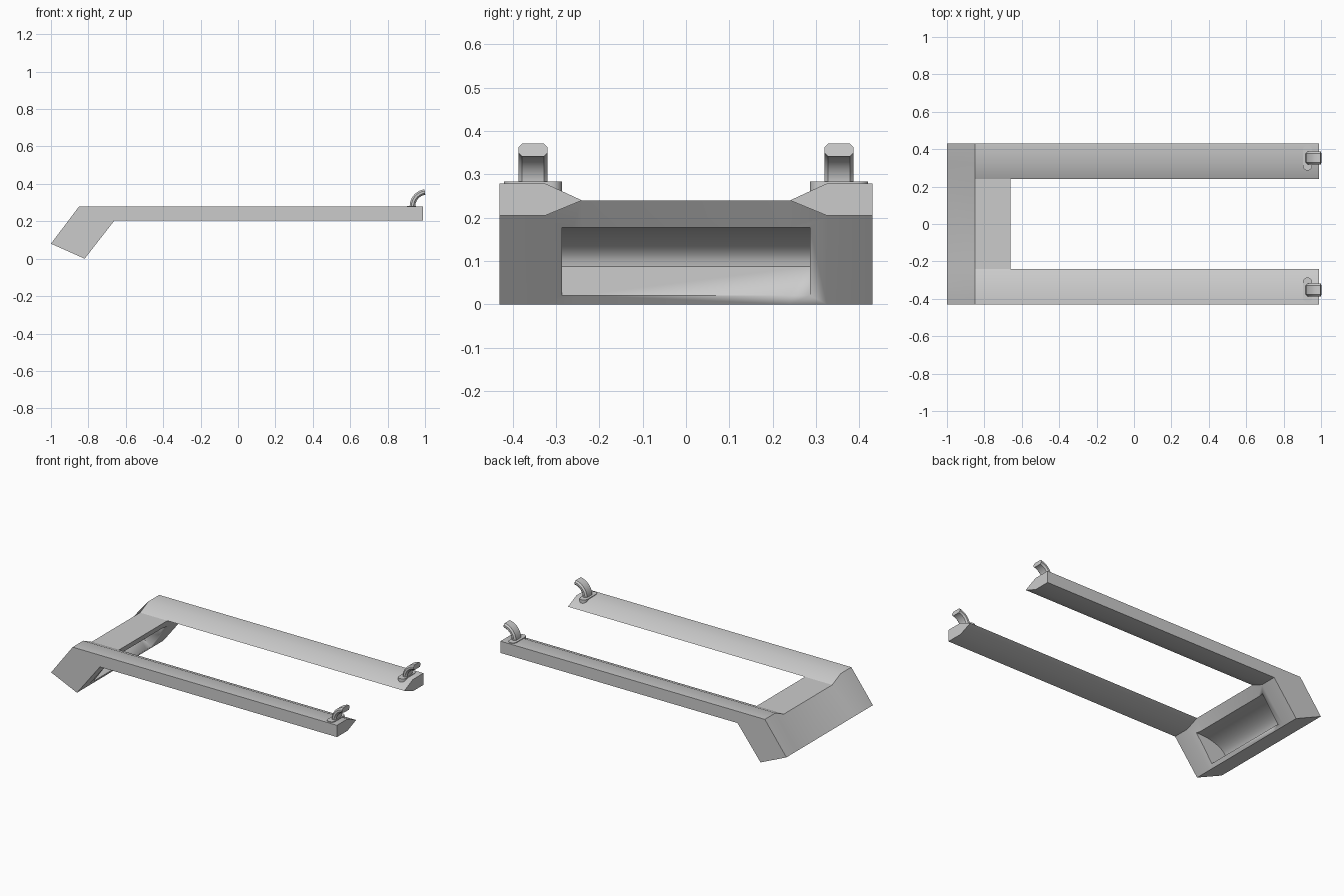
import bpy, bmesh
from math import sin, cos, pi, radians

if "Cube" in bpy.data.objects:
    bpy.data.objects.remove(bpy.data.objects["Cube"])


def add_object(name, bm, angle=30):
    bmesh.ops.remove_doubles(bm, verts=bm.verts, dist=1e-5)
    bmesh.ops.recalc_face_normals(bm, faces=bm.faces)
    mesh = bpy.data.meshes.new(name)
    bm.to_mesh(mesh)
    bm.free()
    ob = bpy.data.objects.new(name, mesh)
    bpy.context.collection.objects.link(ob)
    bpy.ops.object.select_all(action='DESELECT')
    ob.select_set(True)
    bpy.context.view_layer.objects.active = ob
    bpy.ops.object.shade_smooth_by_angle(angle=radians(angle))
    return ob


def bridge(bm, a, b):
    n = len(a)
    for i in range(n):
        j = (i + 1) % n
        bm.faces.new((a[i], a[j], b[j], b[i]))


def loft(rings):
    bm = bmesh.new()
    loops = [[bm.verts.new(p) for p in r] for r in rings]
    for a, b in zip(loops, loops[1:]):
        bridge(bm, a, b)
    bm.faces.new(loops[0])
    bm.faces.new(loops[-1])
    return bm


# U-shaped frame: side profiles lofted across y; the inner arm edge tapers to a line
def side_profile(low, high):
    return [(-1, 0.08), (-0.82, 0), (-0.66, low), (0.99, low), (0.99, high), (-0.85, high)]


full, thin = side_profile(0.205, 0.279), side_profile(0.24, 0.2401)
thin[4], thin[5] = (0.99, 0.24), (-0.85, 0.24)
bm = bmesh.new()
inner = []
for s in (-1, 1):
    rings = []
    for y, prof in ((0.43, full), (0.325, full), (0.24, thin)):
        ring = [bm.verts.new((x, s * y, z)) for x, z in prof]
        if prof is thin:
            ring[4] = ring[3]
        rings.append(ring)
    bm.faces.new(rings[0])
    bridge(bm, rings[0], rings[1])
    a, b = rings[1], rings[2]
    for i in range(6):
        j = (i + 1) % 6
        quad = [a[i], a[j], b[j], b[i]]
        bm.faces.new(list(dict.fromkeys(quad)))
    inner.append([b[k] for k in (0, 1, 2, 5)])
bridge(bm, inner[0], inner[1])
frame = add_object("frame", bm)

# Pocket cut into the slanted front face, with a rounded roof
pocket = [(-0.70, -0.047), (-0.6, 0.178)]
pocket += [(-0.72 - 0.19 * sin(t * pi / 20), 0.088 + 0.09 * cos(t * pi / 20)) for t in range(11)]
cutter = add_object("pocket_cutter", loft([[(x, y, z) for x, z in pocket] for y in (-0.286, 0.286)]))
cutter.hide_render = True
mod = frame.modifiers.new("pocket", 'BOOLEAN')
mod.operation, mod.solver, mod.object = 'DIFFERENCE', 'EXACT', cutter
bpy.context.view_layer.objects.active = frame
bpy.ops.object.modifier_apply(modifier=mod.name)
bpy.data.objects.remove(cutter)

# Curved hooks on oblong base plates at the arm tips
c, w, h = 0.009, 0.034, 0.015
section = [(-w, -h + c), (-w + c, -h), (w - c, -h), (w, -h + c),
           (w, h - c), (w - c, h), (-w + c, h), (-w, h - c)]
for side, s in (("left", -1), ("right", 1)):
    rings = []
    for k in range(13):
        t = radians(-8 + 90 * k / 12)
        rings.append([(1.01 - (0.077 + v) * cos(t), s * 0.353 + u, 0.28 + (0.077 + v) * sin(t))
                      for u, v in section])
    add_object(side + "_hook", loft(rings))

    slot = []
    for k in range(26):
        t = pi * (k if k < 13 else k - 1) / 12
        slot.append((0.928 + 0.025 * cos(t), s * 0.353 + (0.042 if k < 13 else -0.042) + 0.025 * sin(t)))
    add_object(side + "_hook_base", loft([[(x, y, z) for x, y in slot] for z in (0.25, 0.283)]))
